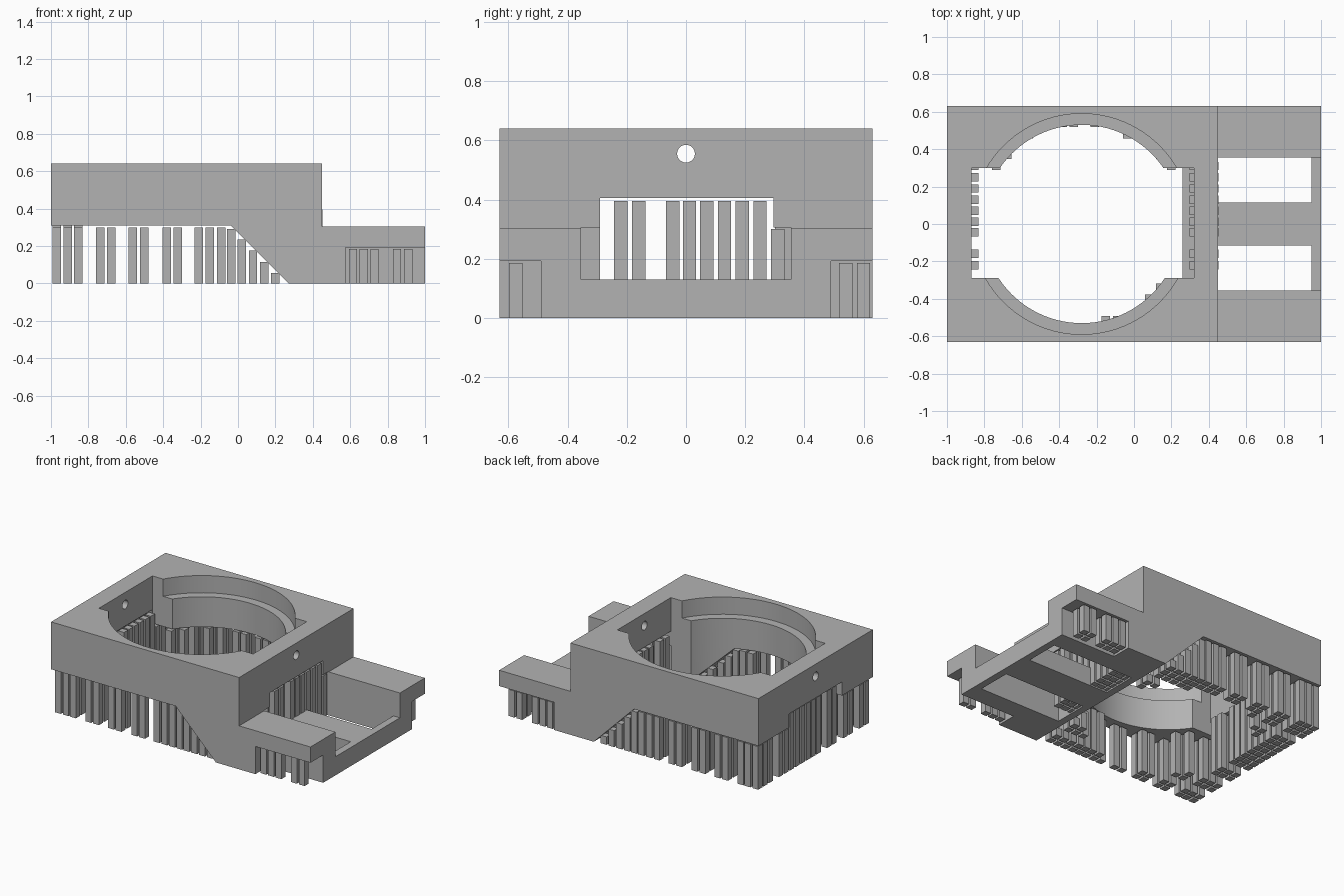
import bpy, bmesh, math
from mathutils import Matrix, Vector

cube = bpy.data.objects.get("Cube")
if cube:
    bpy.data.objects.remove(cube)

grey = bpy.data.materials.new("plain grey")
grey.use_nodes = True
grey.diffuse_color = (0.45, 0.45, 0.45, 1)
grey.node_tree.nodes["Principled BSDF"].inputs["Base Color"].default_value = (0.45, 0.45, 0.45, 1)


def finish(name, bm):
    mesh = bpy.data.meshes.new(name)
    bmesh.ops.recalc_face_normals(bm, faces=bm.faces)
    bm.to_mesh(mesh)
    bm.free()
    mesh.materials.append(grey)
    obj = bpy.data.objects.new(name, mesh)
    bpy.context.scene.collection.objects.link(obj)
    return obj


def add_box(bm, x0, x1, y0, y1, z0, z1):
    centre = Vector((x0 + x1, y0 + y1, z0 + z1)) / 2
    size = Matrix.Diagonal((x1 - x0, y1 - y0, z1 - z0, 1))
    bmesh.ops.create_cube(bm, size=1, matrix=Matrix.Translation(centre) @ size)


def box(name, *limits):
    bm = bmesh.new()
    add_box(bm, *limits)
    return finish(name, bm)


def cylinder(name, radius, depth, centre, rot=Matrix(), segments=96):
    bm = bmesh.new()
    bmesh.ops.create_cone(bm, cap_ends=True, segments=segments, radius1=radius, radius2=radius,
                          depth=depth, matrix=Matrix.Translation(centre) @ rot)
    return finish(name, bm)


def cut(obj, cutter):
    bpy.context.view_layer.objects.active = obj
    mod = obj.modifiers.new("cut", 'BOOLEAN')
    mod.operation = 'DIFFERENCE'
    mod.solver = 'EXACT'
    mod.object = cutter
    bpy.ops.object.modifier_apply(modifier=mod.name)
    bpy.data.objects.remove(cutter)


# Body: side profile extruded across the width
profile = [(-1, .31), (-.04, .31), (.27, 0), (1, 0), (1, .303), (.45, .303), (.45, .64), (-1, .64)]
bm = bmesh.new()
face = bm.faces.new([bm.verts.new((x, -.63, z)) for x, z in profile])
ext = bmesh.ops.extrude_face_region(bm, geom=[face])
bmesh.ops.translate(bm, vec=(0, 1.26, 0), verts=[v for v in ext["geom"] if isinstance(v, bmesh.types.BMVert)])
body = finish("housing_body", bm)

# Round bore with a wider ledge at the top
cut(body, cylinder("bore", .53, 3, (-.28, 0, 0)))
cut(body, cylinder("ledge", .59, .4, (-.28, 0, .72)))

# Rectangular well, deeper up to the floor edge
cut(body, box("well", -.87, .26, -.29, .30, -1, 1))
cut(body, box("upper_well", 0, .32, -.29, .30, .13, 1))

# Openings in both end walls, and the tray
cut(body, box("rear_opening", -1.1, -.6, -.29, .295, -1, .405))
cut(body, box("tray_opening", .1, .6, -.29, .295, .13, .405))
cut(body, box("tray", .32, 1.1, -.355, .355, .13, .306))

# Floor slots and undercuts below the arms
for side in (-1, 1):
    y0, y1 = sorted((side * .115, side * .355))
    cut(body, box("slot", .32, .95, y0, y1, -.1, .2))
    y0, y1 = sorted((side * .49, side * .7))
    cut(body, box("undercut", .575, 1.1, y0, y1, -.1, .193))

# Pin hole through both end walls
cut(body, cylinder("pin_hole", .03, 3, (0, 0, .555), Matrix.Rotation(math.pi / 2, 4, 'Y'), 32))

bpy.ops.object.select_all(action='DESELECT')
body.select_set(True)
bpy.context.view_layer.objects.active = body
bpy.ops.object.shade_smooth_by_angle(angle=math.radians(25))

# Support pillars, standing in clustered rows
HALF = .0225
rows = [-.575, -.515, -.40, -.34, -.22, -.16, -.045, .012, .07, .13, .19, .25, .31, .37, .48, .54, .60]
columns = [-.97, -.91, -.855, -.737, -.677, -.562, -.502, -.382, -.322, -.21, -.15, -.09,
           -.035, .02, .08, .14, .20]


def pillar(bm, x, y, z0, z1):
    add_box(bm, x - HALF, x + HALF, y - HALF, y + HALF, z0, z1)


bm = bmesh.new()
for x in columns:
    for y in rows:
        if abs(y) < .29:
            if x < -.85:
                pillar(bm, x, y, 0, .396)
        elif math.hypot(x + .28, y) > .53:
            pillar(bm, x, y, 0, min(.30, .255 - x))
finish("underside_supports", bm)

# Supports in the opening above the tray
bm = bmesh.new()
for x in (.32, .377, .43):
    for y in rows:
        if -.29 < y < .32:
            pillar(bm, x, y, .128 if abs(y) < .11 else 0.01, .396 if y < .29 else .30)
finish("opening_supports", bm)

# Supports in the arm undercuts
bm = bmesh.new()
for x in (.615, .672, .73, .85, .91):
    for y in (-.575, .54, .60):
        pillar(bm, x, y, 0, .185)
finish("arm_supports", bm)
